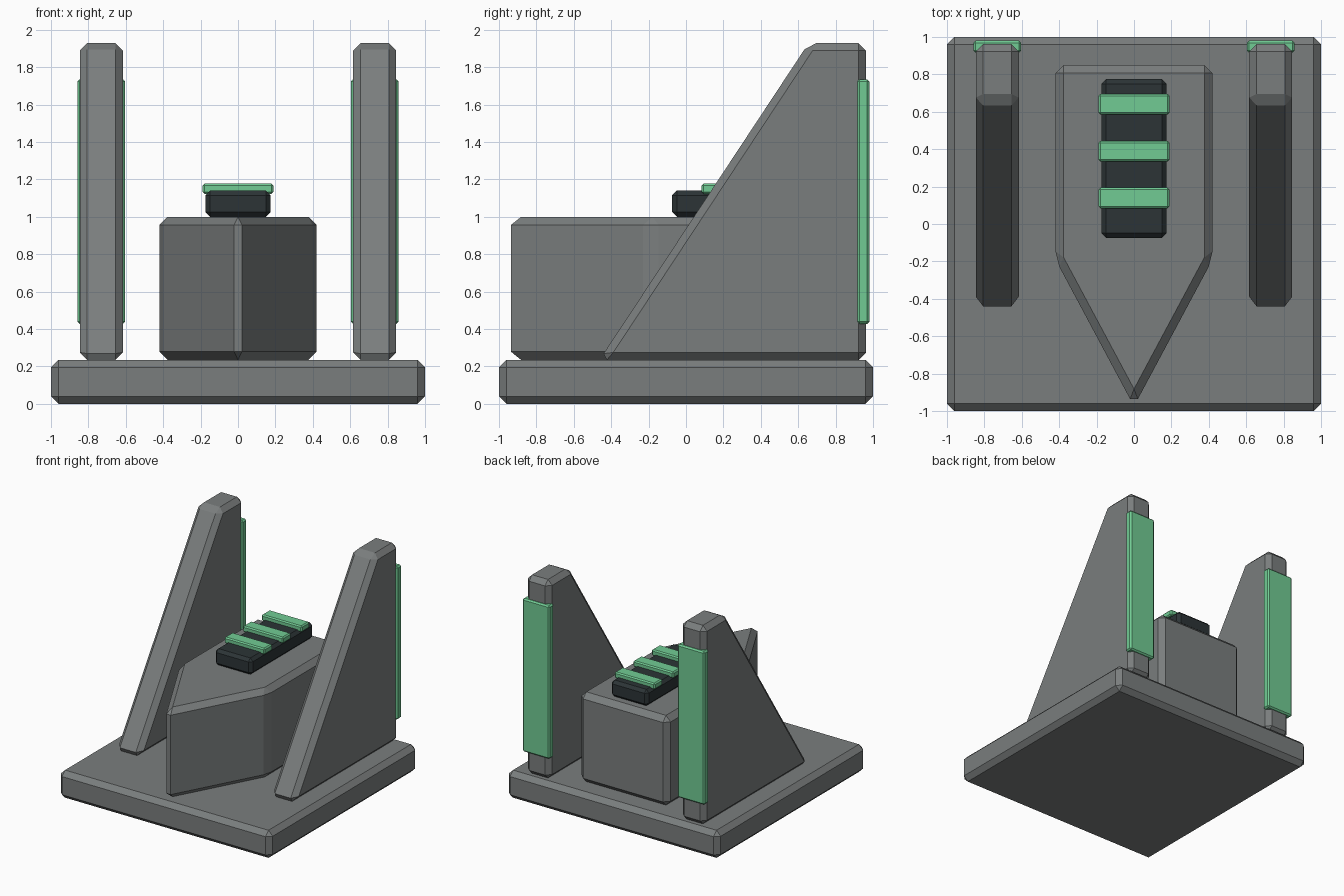
import bpy, bmesh
from mathutils import Vector

if "Cube" in bpy.data.objects:
    bpy.data.objects.remove(bpy.data.objects["Cube"])


def material(name, rgb):
    m = bpy.data.materials.new(name)
    m.diffuse_color = (*rgb, 1.0)
    m.use_nodes = True
    m.node_tree.nodes["Principled BSDF"].inputs["Base Color"].default_value = m.diffuse_color
    return m


GREY = material("stone grey", (0.195, 0.208, 0.208))
DARK = material("dark slate", (0.025, 0.034, 0.037))
GREEN = material("light green", (0.165, 0.60, 0.295))


def prism(name, outline, extrude, bevel, mat):
    """Extrude a flat outline along a vector and chamfer every edge."""
    bm = bmesh.new()
    face = bm.faces.new([bm.verts.new(p) for p in outline])
    ext = bmesh.ops.extrude_face_region(bm, geom=[face], use_keep_orig=True)
    moved = [g for g in ext["geom"] if isinstance(g, bmesh.types.BMVert)]
    bmesh.ops.translate(bm, verts=moved, vec=Vector(extrude))
    bmesh.ops.recalc_face_normals(bm, faces=bm.faces)
    bmesh.ops.bevel(bm, geom=bm.edges[:], offset=bevel, offset_type='OFFSET',
                    segments=1, profile=0.5, affect='EDGES', clamp_overlap=True)
    bmesh.ops.recalc_face_normals(bm, faces=bm.faces)
    mesh = bpy.data.meshes.new(name)
    bm.to_mesh(mesh)
    bm.free()
    mesh.materials.append(mat)
    ob = bpy.data.objects.new(name, mesh)
    bpy.context.collection.objects.link(ob)
    return ob


def box(name, x, y, z, bevel, mat):
    """Chamfered box from (min, max) ranges."""
    outline = [(x[0], y[0], z[0]), (x[1], y[0], z[0]),
               (x[1], y[1], z[0]), (x[0], y[1], z[0])]
    return prism(name, outline, (0, 0, z[1] - z[0]), bevel, mat)


# Square base slab
box("base", (-1, 1), (-1, 1), (0, 0.235), 0.04, GREY)

# Central block with a pointed front
plan = [(-0.42, 0.85), (-0.42, -0.19), (0, -0.975), (0.42, -0.19), (0.42, 0.85)]
prism("pointed_block", [(x, y, 0.235) for x, y in plan], (0, 0, 0.765), 0.044, GREY)

# Dark pad with three green bars on top of the block
box("top_pad", (-0.175, 0.175), (-0.074, 0.774), (1.0, 1.14), 0.025, DARK)
for i, y in enumerate((0.139, 0.389, 0.64)):
    box(f"top_bar_{i + 1}", (-0.19, 0.19), (y - 0.055, y + 0.055),
        (1.123, 1.177), 0.01, GREEN)

# Sloped side fins, each with a green strip on its back edge
side = [(-0.463, 0.235), (0.963, 0.235), (0.963, 1.928), (0.655, 1.928)]
for label, cx in (("left", -0.731), ("right", 0.731)):
    prism(f"{label}_fin", [(cx - 0.115, y, z) for y, z in side],
          (0.23, 0, 0), 0.04, GREY)
    box(f"{label}_back_strip", (cx - 0.128, cx + 0.128), (0.916, 0.981),
        (0.428, 1.735), 0.012, GREEN)
